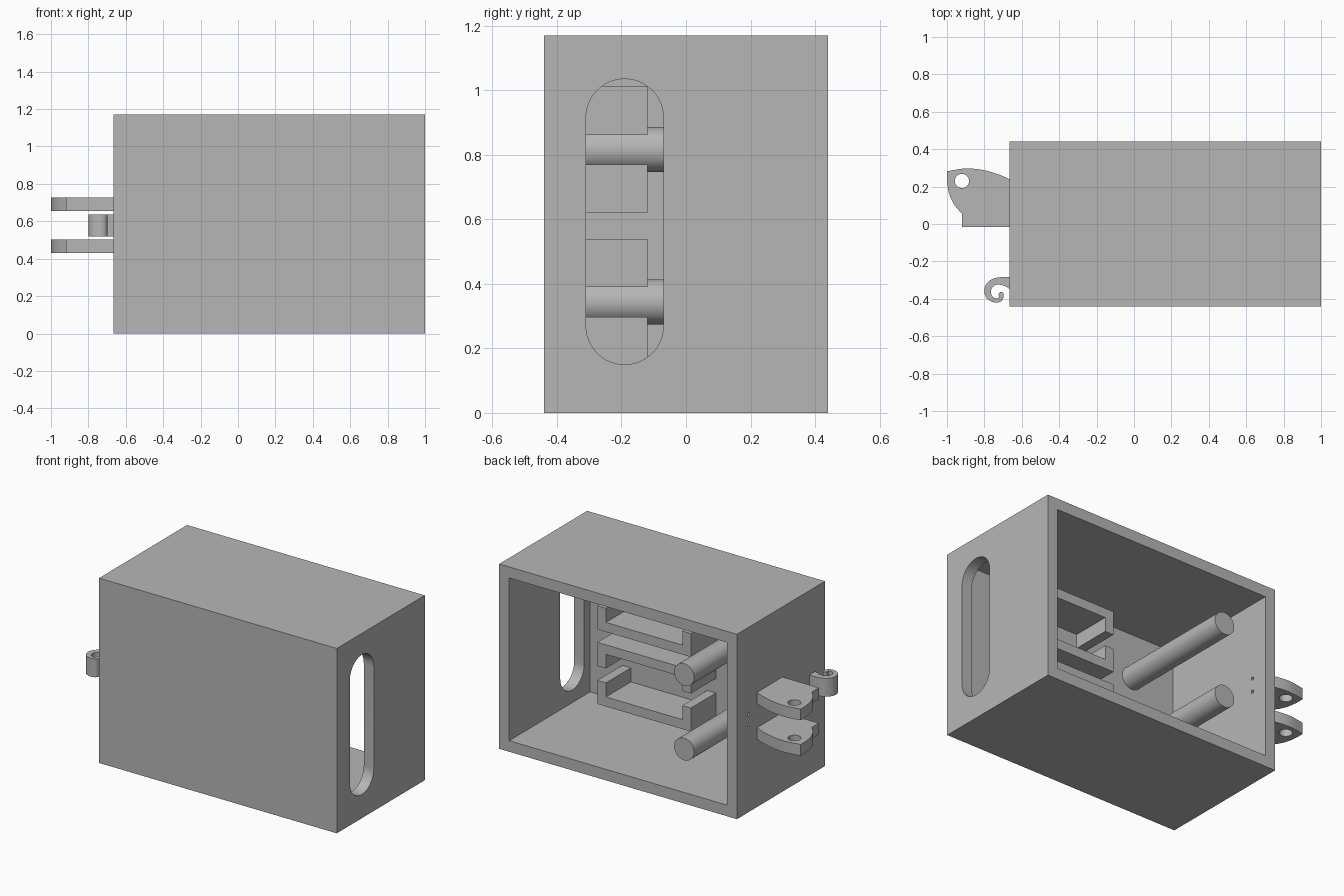
import bpy, bmesh, math
from mathutils import Vector

cube = bpy.data.objects.get("Cube")
if cube:
    bpy.data.objects.remove(cube, do_unlink=True)

grey = bpy.data.materials.new("plain_grey")
grey.use_nodes = True
GREY = (0.47, 0.47, 0.47, 1)
grey.diffuse_color = GREY
grey.node_tree.nodes["Principled BSDF"].inputs["Base Color"].default_value = GREY


def prism(name, outline, axis, low, high):
    """Extrude a 2D outline along x, y or z."""
    place = {"x": lambda a, b: (low, a, b),
             "y": lambda a, b: (a, low, b),
             "z": lambda a, b: (a, b, low)}[axis]
    bm = bmesh.new()
    face = bm.faces.new([bm.verts.new(place(a, b)) for a, b in outline])
    ext = bmesh.ops.extrude_face_region(bm, geom=[face])
    move = Vector([high - low if c == axis else 0 for c in "xyz"])
    verts = [g for g in ext["geom"] if isinstance(g, bmesh.types.BMVert)]
    bmesh.ops.translate(bm, vec=move, verts=verts)
    bmesh.ops.recalc_face_normals(bm, faces=bm.faces)
    mesh = bpy.data.meshes.new(name)
    bm.to_mesh(mesh)
    bm.free()
    mesh.materials.append(grey)
    obj = bpy.data.objects.new(name, mesh)
    bpy.context.collection.objects.link(obj)
    return obj


def rect(a0, a1, b0, b1):
    return [(a0, b0), (a1, b0), (a1, b1), (a0, b1)]


def arc(a, b, r, start=0, end=360, n=40):
    steps = n if end - start == 360 else n + 1
    angles = [math.radians(start + (end - start) * i / n) for i in range(steps)]
    return [(a + r * math.cos(t), b + r * math.sin(t)) for t in angles]


def curve(points, n=5):
    """Smooth open line through the points."""
    p = [Vector(q) for q in points]
    p = [p[0]] + p + [p[-1]]
    out = []
    for p0, p1, p2, p3 in zip(p, p[1:], p[2:], p[3:]):
        for i in range(n):
            t = i / n
            out.append(tuple(0.5 * (2 * p1 + (p2 - p0) * t
                                    + (2 * p0 - 5 * p1 + 4 * p2 - p3) * t * t
                                    + (3 * p1 - p0 - 3 * p2 + p3) * t ** 3)))
    return out + [tuple(points[-1])]


def activate(obj):
    bpy.ops.object.select_all(action="DESELECT")
    obj.select_set(True)
    bpy.context.view_layer.objects.active = obj


def cut(obj, cutter):
    cutter.hide_render = True
    mod = obj.modifiers.new("cut", "BOOLEAN")
    mod.operation, mod.solver, mod.object = "DIFFERENCE", "EXACT", cutter
    activate(obj)
    bpy.ops.object.modifier_apply(modifier=mod.name)
    bpy.data.objects.remove(cutter, do_unlink=True)


def smooth(obj):
    activate(obj)
    bpy.ops.object.shade_smooth_by_angle(angle=math.radians(30))


# Housing: a box open at the back, with a rounded slot and two pin holes
LEFT, RIGHT, DEPTH, TOP, WALL = 1.0, -0.665, 0.44, 1.17, 0.07
housing = prism("housing", rect(RIGHT, LEFT, -DEPTH, DEPTH), "z", 0, TOP)
cut(housing, prism("cavity", rect(RIGHT + WALL, LEFT - WALL, WALL, TOP - WALL),
                   "y", -DEPTH + WALL, DEPTH + 0.1))
slot = arc(-0.19, 0.915, 0.12, 0, 180, 24) + arc(-0.19, 0.27, 0.12, 180, 360, 24)
cut(housing, prism("slot", slot, "x", 0.85, 1.1))
for z in (0.535, 0.62):
    cut(housing, prism("pin_hole", arc(0.325, z, 0.01, n=16), "x", -0.75, -0.5))
smooth(housing)

# Inside: two rods, and a pair of facing U brackets level with each rod
INNER = -DEPTH + WALL - 0.01
X0, X1, BAR = 0.05, 0.705, 0.06
for level, z in (("lower", 0.344), ("upper", 0.816)):
    smooth(prism(level + "_rod", arc(-0.295, z, 0.07, n=48), "y", INNER, DEPTH))
    for side, s in (("bottom", -1), ("top", 1)):
        near, far = z + s * 0.046, z + s * 0.195
        web = far - s * BAR
        outline = [(X0, far), (X1, far), (X1, near), (X1 - BAR, near),
                   (X1 - BAR, web), (X0 + BAR, web), (X0 + BAR, near), (X0, near)]
        prism(f"{level}_{side}_bracket", outline, "y", INNER, -0.12)

# Two hinge plates, each with a pin hole
top_edge = curve([(-0.655, 0.235), (-0.73, 0.267), (-0.81, 0.289),
                  (-0.9, 0.297), (-1.0, 0.282)])
tip_edge = curve([(-1.0, 0.23), (-0.988, 0.16), (-0.96, 0.102), (-0.92, 0.055)])
plate = top_edge + tip_edge + [(-0.92, -0.015), (-0.655, -0.015)]
for name, low, high in (("lower_hinge_plate", 0.43, 0.502),
                        ("upper_hinge_plate", 0.655, 0.726)):
    hinge = prism(name, plate, "z", low, high)
    cut(hinge, prism("hinge_hole", arc(-0.92, 0.23, 0.038), "z", low - 0.1, high + 0.1))
    smooth(hinge)

# Curled latch hook
hook = curve([(-0.655, -0.284), (-0.72, -0.285), (-0.765, -0.298), (-0.793, -0.328),
              (-0.8, -0.362), (-0.785, -0.4), (-0.745, -0.42), (-0.71, -0.413),
              (-0.698, -0.39), (-0.7, -0.368), (-0.714, -0.364), (-0.724, -0.376),
              (-0.722, -0.392), (-0.738, -0.398), (-0.758, -0.386), (-0.765, -0.36),
              (-0.755, -0.336), (-0.73, -0.324), (-0.695, -0.33), (-0.655, -0.353)])
smooth(prism("latch_hook", hook, "z", 0.52, 0.636))
